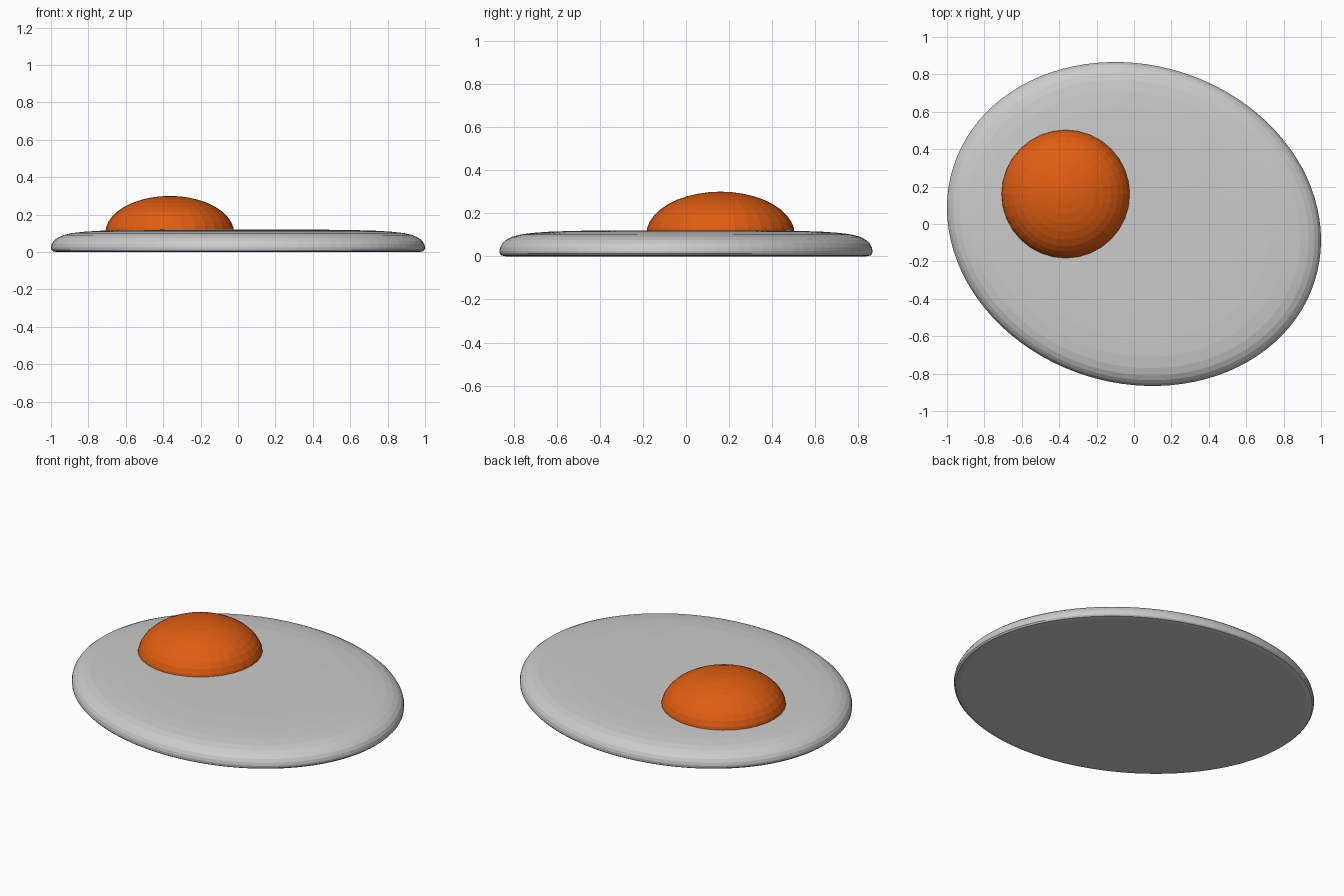
import bpy, bmesh, math

if "Cube" in bpy.data.objects:
    bpy.data.objects.remove(bpy.data.objects["Cube"])


def make_object(name, bm, color=None):
    bmesh.ops.recalc_face_normals(bm, faces=bm.faces)
    mesh = bpy.data.meshes.new(name)
    bm.to_mesh(mesh)
    bm.free()
    obj = bpy.data.objects.new(name, mesh)
    bpy.context.collection.objects.link(obj)
    if color:
        mat = bpy.data.materials.new(name + "_colour")
        mat.diffuse_color = color
        mat.use_nodes = True
        mat.node_tree.nodes["Principled BSDF"].inputs["Base Color"].default_value = mat.diffuse_color
        mesh.materials.append(mat)
    return obj


def lathe(profile, point, sides):
    """Skin stacked rings given as (scale, height); close both ends."""
    bm = bmesh.new()
    rings = [[bm.verts.new(point(2 * math.pi * i / sides, r, z)) for i in range(sides)]
             for r, z in profile]
    for a, b in zip(rings, rings[1:]):
        for i in range(sides):
            j = (i + 1) % sides
            bm.faces.new((a[i], a[j], b[j], b[i]))
    bm.faces.new(rings[0])
    bm.faces.new(rings[-1])
    return bm


# Egg white: slanted oval slab, flat underneath with a rounded upper rim
def oval(t, r, z):
    return (r * math.cos(t), r * 0.866 * math.sin(t - 0.1), z)


white_profile = [(0.965, 0.0), (0.99, 0.004), (0.998, 0.012), (1.0, 0.025), (0.996, 0.042),
                 (0.985, 0.06), (0.965, 0.076), (0.935, 0.09), (0.89, 0.101),
                 (0.82, 0.109), (0.72, 0.115), (0.55, 0.119), (0.3, 0.12)]
make_object("egg_white", lathe(white_profile, oval, 96))


# Yolk: squashed dome set into the white, off centre
def yolk_point(t, r, z):
    return (-0.365 + 0.345 * r * math.cos(t), 0.16 + 0.345 * r * math.sin(t), z)


steps = 10
dome = [(math.cos(a), 0.1 + 0.2 * math.sin(a))
        for a in (math.pi / 2 * k / steps for k in range(steps))]
dome.append((0.02, 0.3))
make_object("yolk", lathe([(0.97, 0.06)] + dome, yolk_point, 32), (0.75, 0.11, 0.006, 1))
